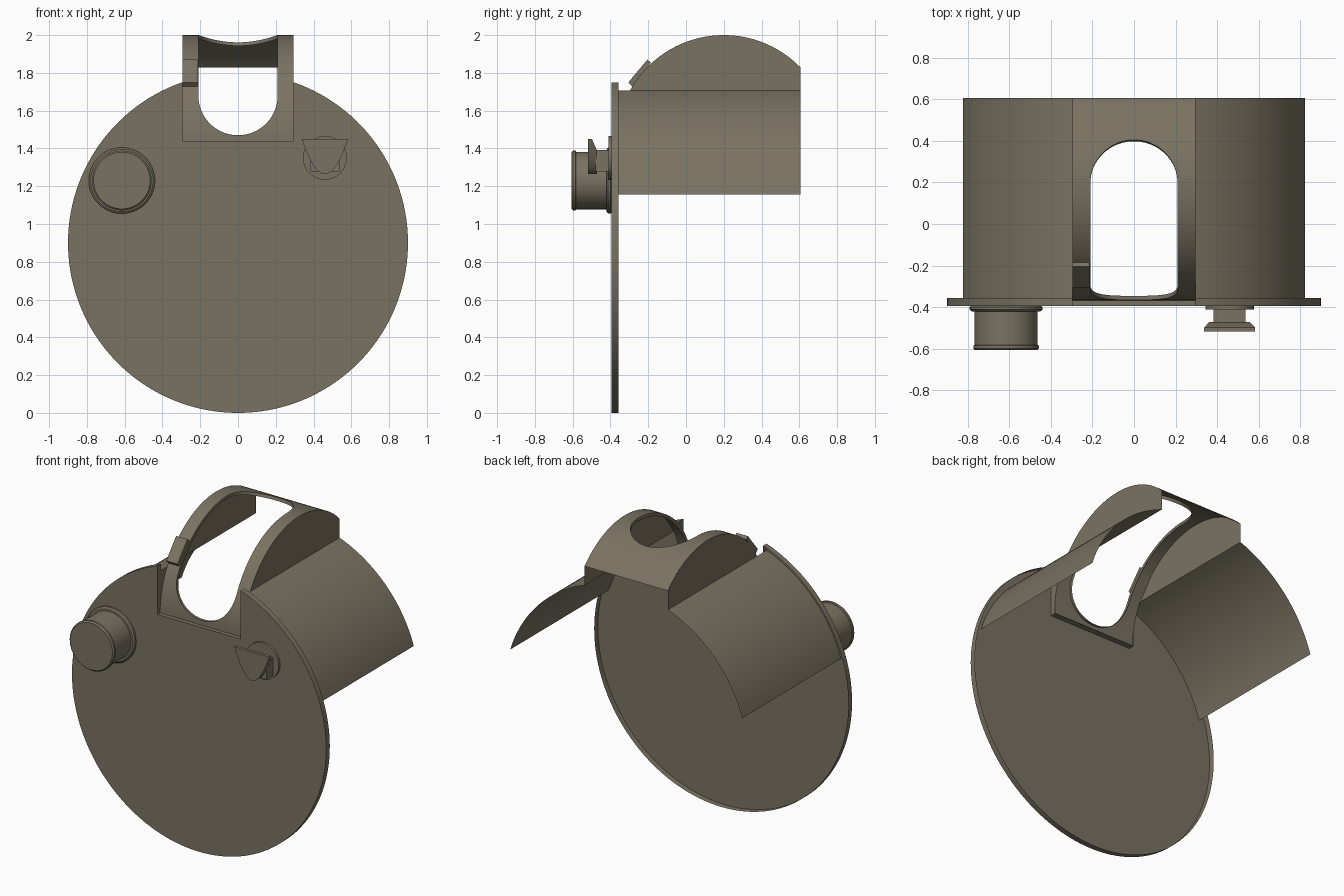
import bpy, bmesh, math
from math import sin, cos, acos, asin, sqrt, pi

if "Cube" in bpy.data.objects:
    bpy.data.objects.remove(bpy.data.objects["Cube"], do_unlink=True)

OLIVE = (0.195, 0.171, 0.122, 1)
mat = bpy.data.materials.new("olive grey")
mat.use_nodes = True
mat.diffuse_color = OLIVE
bsdf = next(n for n in mat.node_tree.nodes if n.type == "BSDF_PRINCIPLED")
bsdf.inputs["Base Color"].default_value = OLIVE
bsdf.inputs["Roughness"].default_value = 0.7


def finish(name, bm, closed=True):
    bmesh.ops.remove_doubles(bm, verts=bm.verts, dist=1e-5)
    if closed:
        bmesh.ops.recalc_face_normals(bm, faces=bm.faces)
    me = bpy.data.meshes.new(name)
    bm.to_mesh(me)
    bm.free()
    me.materials.append(mat)
    ob = bpy.data.objects.new(name, me)
    bpy.context.collection.objects.link(ob)
    bpy.ops.object.select_all(action="DESELECT")
    ob.select_set(True)
    bpy.context.view_layer.objects.active = ob
    bpy.ops.object.shade_smooth_by_angle(angle=math.radians(30))


def loft(name, rings, open_end=False):
    """Solid through rings of matching points; the last end may stay open."""
    bm = bmesh.new()
    loops = [[bm.verts.new(p) for p in ring] for ring in rings]
    n = len(loops[0])
    for a, b in zip(loops, loops[1:]):
        for i in range(n):
            j = (i + 1) % n
            bm.faces.new((a[i], a[j], b[j], b[i]))
    bm.faces.new(loops[0])
    if not open_end:
        bm.faces.new(loops[-1])
    finish(name, bm)


def turned(name, x, z, profile, n=64):
    """Round part along y from (y, radius) pairs."""
    loft(name, [[(x + r * cos(2 * pi * i / n), y, z + r * sin(2 * pi * i / n))
                 for i in range(n)] for y, r in profile])


def sheet(name, rows):
    bm = bmesh.new()
    grid = [[bm.verts.new(p) for p in row] for row in rows]
    for a, b in zip(grid, grid[1:]):
        for i in range(len(a) - 1):
            bm.faces.new((a[i], a[i + 1], b[i + 1], b[i]))
    finish(name, bm, closed=False)


HALF = 0.295            # half width of the hood
FACE, LIP_BACK, BACK = -0.394, -0.357, 0.605

# Round front plate: thin skin with a shallow rim, notched at the top
R, CZ, NOTCH = 0.9, 0.9, 1.44
start = acos(HALF / R)
sweep = pi + 2 * start
outline = [(R * cos(start - sweep * i / 128), CZ + R * sin(start - sweep * i / 128))
           for i in range(129)]
outline += [(-HALF, NOTCH), (HALF, NOTCH)]
loft("front_plate", [[(x, y, z) for x, z in outline] for y in (FACE, LIP_BACK)], open_end=True)

# Curved side covers
SR = 0.86
low, high = asin(0.255 / SR), acos(HALF / SR)
EDGE = CZ + SR * sin(high)
for side, label in ((1, "left"), (-1, "right")):
    rows = []
    for i in range(25):
        a = low + (high - low) * i / 24
        row = [(side * SR * cos(a), y, CZ + SR * sin(a)) for y in (FACE, BACK)]
        rows.append(row if side < 0 else row[::-1])
    sheet(label + "_side_cover", rows)

# Arched hood with a rounded slot and an inward lip
HR, HY, HZ = 0.567, 0.2, 1.433
SLOT, LIP = 0.21, 0.02
SLOT_LOW, SLOT_BACK = 1.68, 0.195


def arch(t, r=HR):
    return HY - r * cos(t), HZ + r * sin(t)


def slot_half(t):
    y, z = arch(t)
    d = max(SLOT_LOW - z if y < HY else 0, y - SLOT_BACK, 0)
    return sqrt(max(SLOT ** 2 - d * d, 0))


t0 = asin((NOTCH - HZ) / HR)
t1 = asin((SLOT_LOW - SLOT - HZ) / HR)
t2 = acos((HY - SLOT_BACK - SLOT) / HR)
t3 = acos((HY - BACK) / HR)
span = [t1 + (t2 - t1) * (1 - cos(pi * i / 96)) / 2 for i in range(97)]
tail = [t2 + (t3 - t2) * i / 12 for i in range(1, 13)]

bm = bmesh.new()


def quad(side, pts):
    bm.faces.new([bm.verts.new(p) for p in (pts if side > 0 else pts[::-1])])


steps = [t0] + span + tail
for a, b in zip(steps, steps[1:]):
    (ya, za), (yb, zb) = arch(a), arch(b)
    inside = a >= t1 and b <= t2
    wa = slot_half(a) if inside and a > t1 else 0
    wb = slot_half(b) if inside and b < t2 else 0
    for s in (1, -1):
        quad(s, [(s * wa, ya, za), (s * HALF, ya, za), (s * HALF, yb, zb), (s * wb, yb, zb)])
        if inside:
            (yc, zc), (yd, zd) = arch(a, HR - LIP), arch(b, HR - LIP)
            quad(s, [(s * wa, ya, za), (s * wb, yb, zb), (s * wb, yd, zd), (s * wa, yc, zc)])
finish("arched_hood", bm, closed=False)

# Hood side walls, and the small gussets between hood and plate
te = asin((EDGE - HZ) / HR)
for side, label in ((1, "left"), (-1, "right")):
    x = side * HALF
    wall, gusset = [], []
    for i in range(49):
        y, z = arch(te + (t3 - te) * i / 48)
        wall.append([(x, y, EDGE), (x, y, z)])
    for i in range(13):
        y, z = arch(t0 + (te - t0) * i / 12)
        gusset.append([(x, min(LIP_BACK, y), z), (x, y, z)])
    if side > 0:
        wall = [r[::-1] for r in wall]
        gusset = [r[::-1] for r in gusset]
    sheet(label + "_hood_wall", wall)
    sheet(label + "_hood_gusset", gusset)

# Small block on the right rim of the hood
block = [(-0.305, 1.75), (-0.205, 1.87), (-0.185, 1.855), (-0.282, 1.725)]
loft("rim_block", [[(x, y, z) for y, z in block] for x in (-HALF, -0.215)])

# Round knob
turned("round_knob", -0.615, 1.23, [
    (-0.395, 0.17), (-0.4, 0.175), (-0.412, 0.175), (-0.42, 0.165), (-0.42, 0.152),
    (-0.582, 0.152), (-0.585, 0.158), (-0.598, 0.158), (-0.606, 0.15)])

# Latch: base disc, stem and rounded thumb piece bevelled behind its top
LX, LZ = 0.46, 1.35
turned("latch_base", LX, LZ, [(-0.395, 0.116), (-0.411, 0.116)])
loft("latch_stem", [[(LX + sx * 0.077, y, 1.335 + sz * 0.057)
                     for sx, sz in ((-1, -1), (1, -1), (1, 1), (-1, 1))]
                    for y in (-0.405, -0.48)])
BOTTOM, TALL = 1.265, 0.185
curve = [i / 12 for i in range(-12, 13)]
loft("latch_thumb_piece", [[(LX + 0.123 * u * kx, y, BOTTOM + TALL * kz * u * u) for u in curve]
                           for y, kx, kz in ((-0.518, 1, 1), (-0.498, 1, 1), (-0.472, 0.8, 0.68))])
